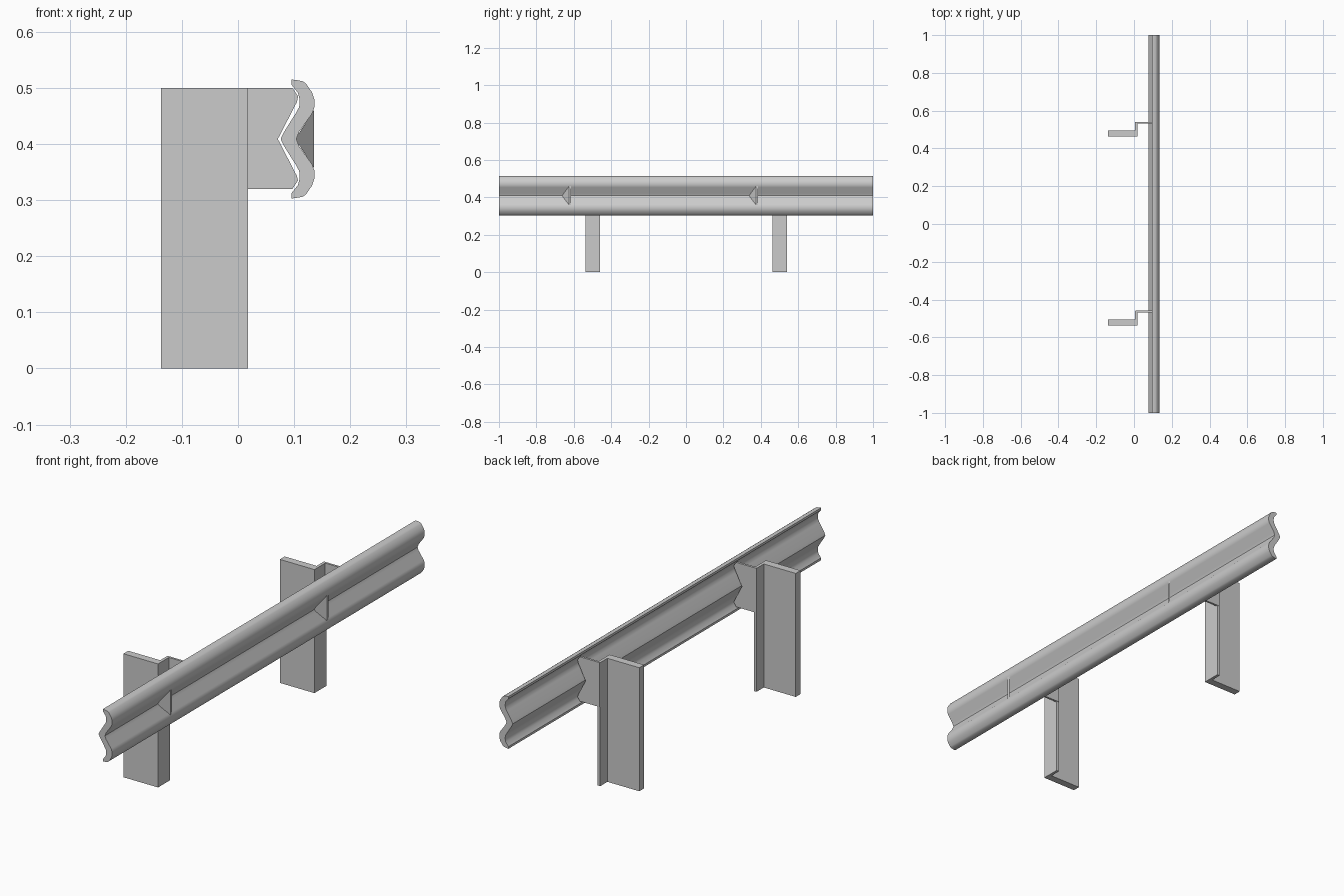
import bpy, bmesh
from mathutils import Vector

if "Cube" in bpy.data.objects:
    bpy.data.objects.remove(bpy.data.objects["Cube"])


def extrude(name, points, direction, smooth=False):
    """Closed prism: planar polygon swept along a vector."""
    bm = bmesh.new()
    face = bm.faces.new([bm.verts.new(p) for p in points])
    res = bmesh.ops.extrude_face_region(bm, geom=[face])
    verts = [v for v in res["geom"] if isinstance(v, bmesh.types.BMVert)]
    bmesh.ops.translate(bm, verts=verts, vec=Vector(direction))
    bmesh.ops.recalc_face_normals(bm, faces=bm.faces)
    mesh = bpy.data.meshes.new(name)
    bm.to_mesh(mesh)
    bm.free()
    obj = bpy.data.objects.new(name, mesh)
    bpy.context.collection.objects.link(obj)
    if smooth:
        bpy.ops.object.select_all(action='DESELECT')
        obj.select_set(True)
        bpy.context.view_layer.objects.active = obj
        bpy.ops.object.shade_smooth_by_angle(angle=0.6)
    return obj


# Rail: half profile (x, height above mid-line), mirrored about the valley
MID = 0.409
outer = [(0.104, 0), (0.109, 0.013), (0.132, 0.045), (0.136, 0.056), (0.136, 0.071),
         (0.132, 0.083), (0.121, 0.099), (0.115, 0.103), (0.104, 0.105)]
inner = [(0.095, 0.106), (0.095, 0.097), (0.107, 0.082), (0.110, 0.070),
         (0.109, 0.057), (0.103, 0.046), (0.081, 0.011), (0.076, 0)]
upper = outer + inner
lower = [(x, -z) for x, z in reversed(upper[1:-1])]
extrude("guard_rail", [(x, -1, MID + z) for x, z in upper + lower], (0, 2, 0), True)

for label, y in (("front", -0.5), ("back", 0.5)):
    # Post: L-shaped section with a thick flange and a thin web
    section = [(-0.137, -0.037), (0.018, -0.037), (0.018, 0.04), (0.006, 0.04),
               (0.006, -0.006), (-0.137, -0.006)]
    extrude(label + "_post", [(x, y + d, 0) for x, d in section], (0, 0, 0.5))

    # Bracket plate with a V notch that receives the rail
    plate = [(0.008, 0.32), (0.097, 0.32), (0.107, 0.335), (0.105, 0.343), (0.071, MID),
             (0.105, 0.475), (0.107, 0.485), (0.097, 0.5), (0.008, 0.5)]
    extrude(label + "_bracket", [(x, y + 0.032, z) for x, z in plate], (0, 0.009, 0))

    # Slanted reflector tab filling the rail valley
    tab = [(0.102, y - 0.163, MID), (0.135, y - 0.125, MID + 0.051),
           (0.135, y - 0.125, MID - 0.051)]
    extrude(label + "_reflector", tab, (0, 0.01, 0))
